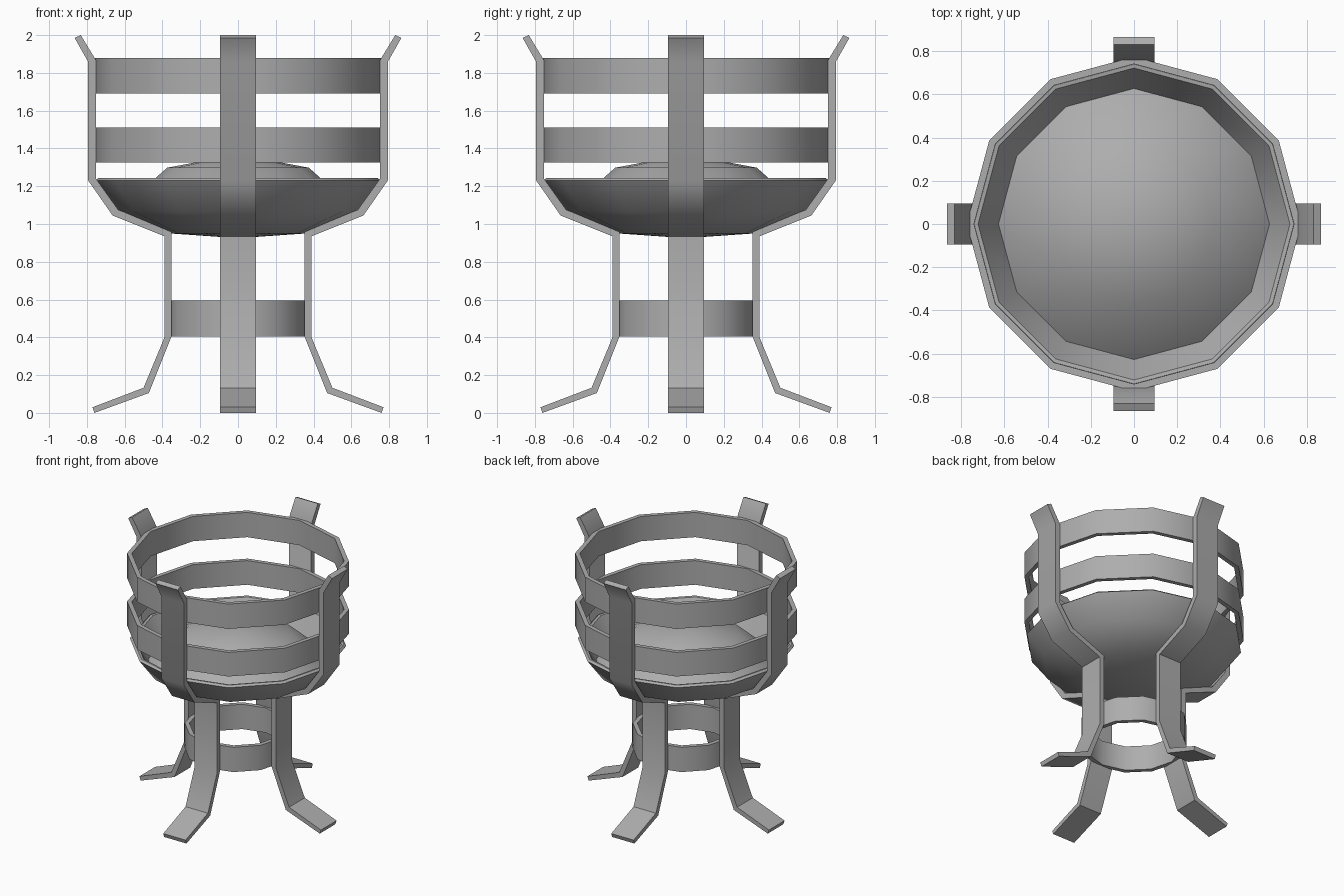
import bpy, bmesh
from math import sin, cos, pi, radians

if "Cube" in bpy.data.objects:
    bpy.data.objects.remove(bpy.data.objects["Cube"])

SIDES = 12

# Dark iron colour shared by every part
iron = bpy.data.materials.new("dark_iron")
iron.diffuse_color = (0.42, 0.42, 0.42, 1)
iron.use_nodes = True
iron.node_tree.nodes["Principled BSDF"].inputs["Base Color"].default_value = iron.diffuse_color


def make_object(name, bm, smooth):
    bmesh.ops.remove_doubles(bm, verts=bm.verts, dist=1e-5)
    bmesh.ops.recalc_face_normals(bm, faces=bm.faces)
    me = bpy.data.meshes.new(name)
    bm.to_mesh(me)
    bm.free()
    me.materials.append(iron)
    ob = bpy.data.objects.new(name, me)
    bpy.context.collection.objects.link(ob)
    me.shade_smooth()
    me.set_sharp_from_angle(angle=radians(smooth))
    return ob


def lathe(name, profile, closed=False, smooth=40):
    """Spin an (r, z) profile into a 12-sided part."""
    bm = bmesh.new()
    rings = [[bm.verts.new((r * cos(2 * pi * i / SIDES), r * sin(2 * pi * i / SIDES), z))
              for i in range(SIDES)] if r > 0 else [bm.verts.new((0, 0, z))] * SIDES
             for r, z in profile]
    pairs = list(zip(rings, rings[1:]))
    if closed:
        pairs.append((rings[-1], rings[0]))
    for a, b in pairs:
        for i in range(SIDES):
            j = (i + 1) % SIDES
            corners = list(dict.fromkeys((a[i], a[j], b[j], b[i])))
            bm.faces.new(corners)
    return make_object(name, bm, smooth)


def band(name, radius, z0, z1, thick=0.033):
    r = radius - thick
    lathe(name, [(radius, z0), (radius, z1), (r, z1), (r, z0)], closed=True)


# Flat hoops around basket and legs
band("upper_hoop", 0.774, 1.69, 1.88)
band("middle_hoop", 0.774, 1.325, 1.51)
band("leg_hoop", 0.372, 0.405, 0.595)

# Fire bowl with a thin wall
lathe("bowl", [(0, 0.925), (0.36, 0.95), (0.634, 1.065), (0.755, 1.23), (0.74, 1.243),
               (0.722, 1.24), (0.622, 1.065), (0.35, 0.98), (0, 0.955)])

# Heaped dome of fuel in the bowl
lathe("fuel_mound", [(0, 1.0), (0.35, 1.01), (0.63, 1.072), (0.375, 1.298), (0, 1.368)],
      smooth=50)

# Bent straps: outer and inner points of the side profile, top to foot
OUTER = [(0.865, 1.985), (0.793, 1.858), (0.793, 1.23), (0.664, 1.045), (0.39, 0.935),
         (0.39, 0.398), (0.50, 0.133), (0.77, 0.03)]
INNER = [(0.832, 2.0), (0.752, 1.867), (0.752, 1.24), (0.634, 1.075), (0.352, 0.962),
         (0.352, 0.405), (0.472, 0.105), (0.76, 0.0)]
HALF = 0.095
for k, side in enumerate(("right", "back", "left", "front")):
    bm = bmesh.new()
    rows = [[bm.verts.new(p) for p in ((o[0], -HALF, o[1]), (o[0], HALF, o[1]),
                                       (n[0], HALF, n[1]), (n[0], -HALF, n[1]))]
            for o, n in zip(OUTER, INNER)]
    for a, b in zip(rows, rows[1:]):
        for i in range(4):
            j = (i + 1) % 4
            bm.faces.new((a[i], a[j], b[j], b[i]))
    bm.faces.new(rows[0])
    bm.faces.new(rows[-1])
    strap = make_object(side + "_strap_leg", bm, 40)
    strap.rotation_euler.z = k * pi / 2
